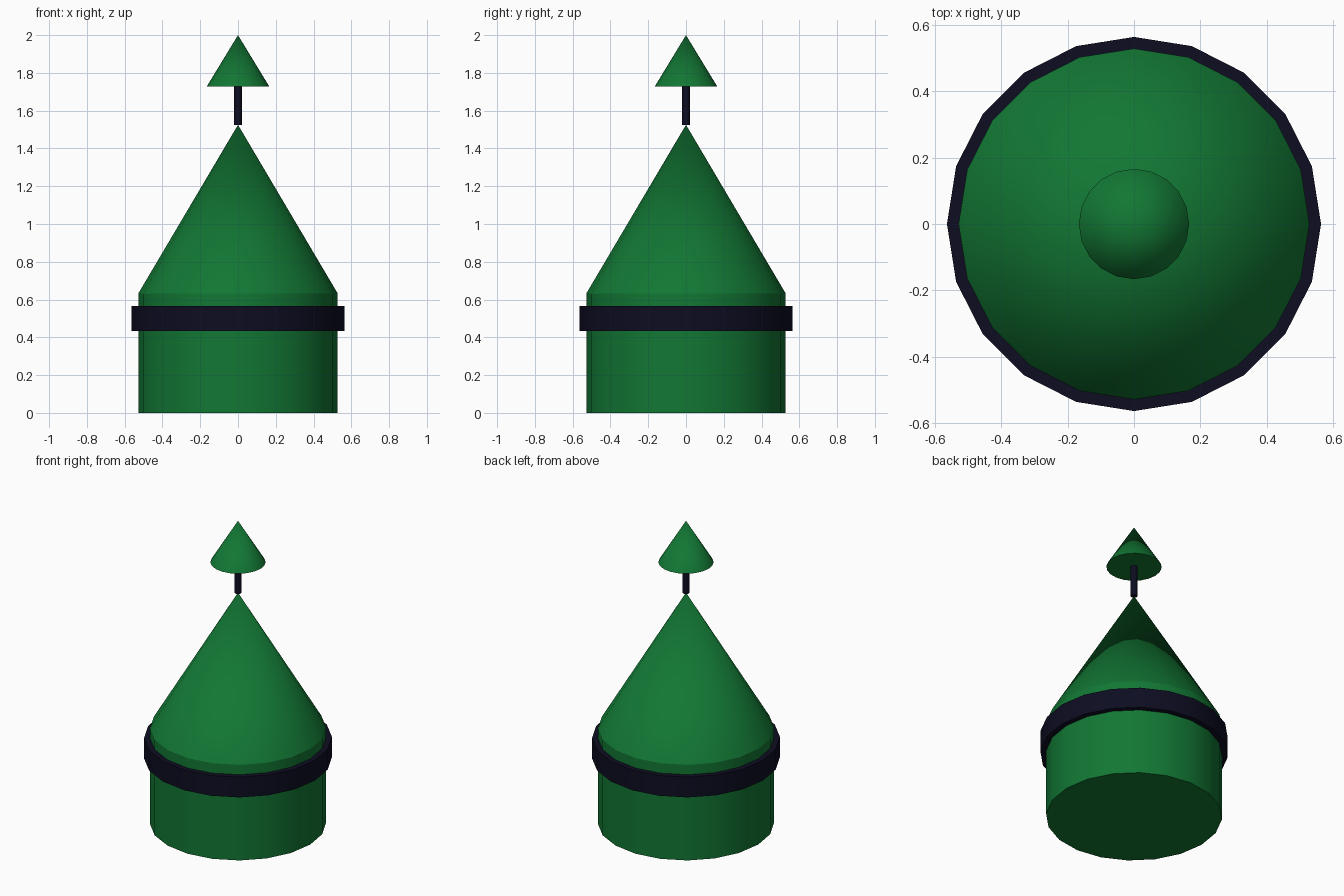
import bpy, bmesh, math

if "Cube" in bpy.data.objects:
    bpy.data.objects.remove(bpy.data.objects["Cube"])

SIDES = 20


def material(name, color):
    m = bpy.data.materials.new(name)
    m.diffuse_color = (*color, 1.0)
    m.use_nodes = True
    m.node_tree.nodes["Principled BSDF"].inputs["Base Color"].default_value = m.diffuse_color
    return m


green = material("green", (0.006, 0.185, 0.034))
navy = material("dark navy", (0.004, 0.004, 0.016))


def lathe(name, profile, mat, closed=False):
    """Revolve (radius, z) points about z; radius 0 makes a point, open ends are capped."""
    bm = bmesh.new()
    rings = []
    for r, z in profile:
        if r == 0:
            rings.append([bm.verts.new((0, 0, z))] * SIDES)
        else:
            rings.append([bm.verts.new((r * math.cos(math.tau * i / SIDES),
                                        r * math.sin(math.tau * i / SIDES), z))
                          for i in range(SIDES)])
    pairs = list(zip(rings, rings[1:]))
    if closed:
        pairs.append((rings[-1], rings[0]))
    for a, b in pairs:
        for i in range(SIDES):
            j = (i + 1) % SIDES
            bm.faces.new(list(dict.fromkeys((a[i], a[j], b[j], b[i]))))
    if not closed:
        for ring, (r, z) in ((rings[0], profile[0]), (rings[-1], profile[-1])):
            if r > 0:
                bm.faces.new(ring)
    bmesh.ops.recalc_face_normals(bm, faces=bm.faces)
    mesh = bpy.data.meshes.new(name)
    bm.to_mesh(mesh)
    bm.free()
    mesh.materials.append(mat)
    ob = bpy.data.objects.new(name, mesh)
    bpy.context.collection.objects.link(ob)
    bpy.ops.object.select_all(action='DESELECT')
    ob.select_set(True)
    bpy.context.view_layer.objects.active = ob
    bpy.ops.object.shade_smooth_by_angle(angle=math.radians(25))
    return ob


# Drum with its conical roof
lathe("body", [(0.528, 0), (0.528, 0.632), (0, 1.525)], green)
# Dark band around the drum
lathe("band", [(0.527, 0.433), (0.563, 0.433), (0.563, 0.567), (0.527, 0.567)], navy, closed=True)
# Thin mast on the roof tip
lathe("mast", [(0.02, 1.525), (0.02, 1.73)], navy)
# Small cone on the mast
lathe("top_cone", [(0.166, 1.727), (0, 2.0)], green)
